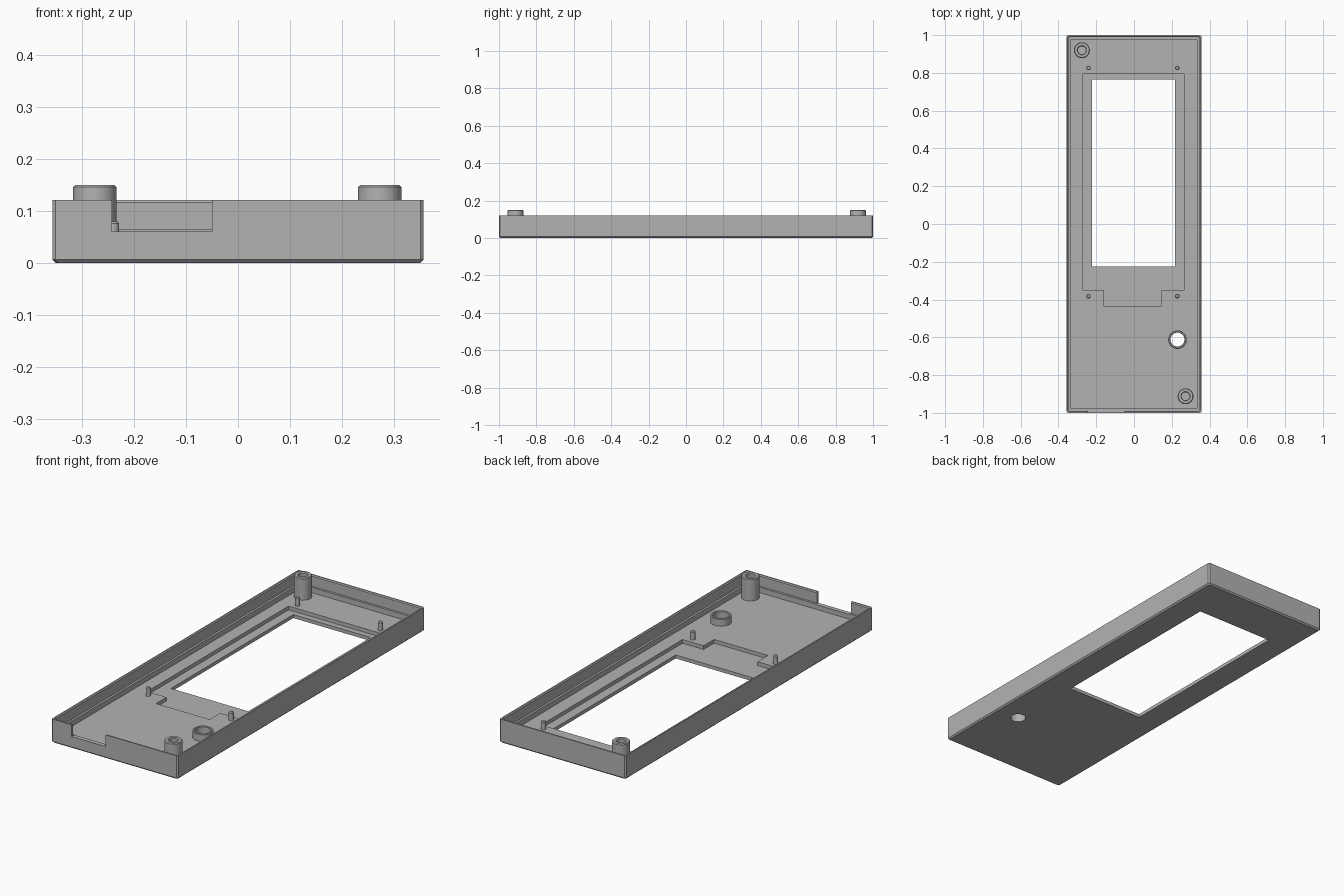
import bpy, bmesh, math

cube = bpy.data.objects.get("Cube")
if cube:
    bpy.data.objects.remove(cube, do_unlink=True)

# Single plastic colour
grey = bpy.data.materials.new("grey_plastic")
grey.use_nodes = True
colour = (0.45, 0.45, 0.45, 1)
grey.diffuse_color = colour
grey.node_tree.nodes["Principled BSDF"].inputs["Base Color"].default_value = colour

HALF_X, HALF_Y, FLOOR = 0.358, 1.0, 0.037


def finish(name, bm):
    bmesh.ops.recalc_face_normals(bm, faces=bm.faces)
    mesh = bpy.data.meshes.new(name)
    bm.to_mesh(mesh)
    bm.free()
    mesh.materials.append(grey)
    ob = bpy.data.objects.new(name, mesh)
    bpy.context.collection.objects.link(ob)
    return ob


def loft(name, loops, closed=False):
    """Skin a stack of point loops; cap the ends, or join last to first."""
    bm = bmesh.new()
    rings = [[bm.verts.new(p) for p in loop] for loop in loops]
    pairs = list(zip(rings, rings[1:]))
    if closed:
        pairs.append((rings[-1], rings[0]))
    else:
        bm.faces.new(rings[0])
        bm.faces.new(rings[-1])
    n = len(rings[0])
    for a, b in pairs:
        for i in range(n):
            j = (i + 1) % n
            bm.faces.new((a[i], a[j], b[j], b[i]))
    return finish(name, bm)


def rect_loop(inset, z, c=0.006):
    x, y = HALF_X - inset, HALF_Y - inset
    return [(x, y - c, z), (x - c, y, z), (c - x, y, z), (-x, y - c, z),
            (-x, c - y, z), (c - x, -y, z), (x - c, -y, z), (x, c - y, z)]


def lathe(name, x, y, profile, closed=False, sides=40):
    loops = [[(x + r * math.cos(math.tau * i / sides),
               y + r * math.sin(math.tau * i / sides), z) for i in range(sides)]
             for r, z in profile]
    ob = loft(name, loops, closed)
    bpy.ops.object.select_all(action='DESELECT')
    ob.select_set(True)
    bpy.context.view_layer.objects.active = ob
    bpy.ops.object.shade_smooth_by_angle(angle=math.radians(30))
    return ob


def prism(name, outline, z0, z1):
    return loft(name, [[(x, y, z) for x, y in outline] for z in (z0, z1)])


def box(name, x0, x1, y0, y1, z0, z1):
    return prism(name, [(x0, y0), (x1, y0), (x1, y1), (x0, y1)], z0, z1)


def cut(target, cutter):
    cutter.hide_render = True
    mod = target.modifiers.new("cut", 'BOOLEAN')
    mod.operation, mod.solver, mod.object = 'DIFFERENCE', 'EXACT', cutter
    bpy.context.view_layer.objects.active = target
    bpy.ops.object.modifier_apply(modifier=mod.name)
    bpy.data.objects.remove(cutter, do_unlink=True)


# Tray shell: chamfered base, walls with a stepped inner lip, floor
shell = loft("tray_shell", [rect_loop(inset, z) for inset, z in (
    (0.007, 0), (0, 0.007), (0, 0.121), (0.007, 0.121), (0.011, 0.116),
    (0.011, 0.064), (0.022, 0.064), (0.022, FLOOR))])

# Screen recess with its tab, and the window through it
cut(shell, prism("recess_cutter", [
    (-0.27, 0.795), (-0.27, -0.35), (-0.16, -0.35), (-0.16, -0.435),
    (0.145, -0.435), (0.145, -0.35), (0.265, -0.35), (0.265, 0.795)], 0.018, 0.06))
cut(shell, box("window_cutter", -0.222, 0.217, -0.226, 0.765, -0.1, 0.1))

# Cable notch in the front wall
cut(shell, box("notch_cutter", -0.243, -0.05, -1.1, -0.97, 0.061, 0.2))

# Button hole and its collar
BX, BY, BR = 0.23, -0.612, 0.037
cut(shell, lathe("button_hole_cutter", BX, BY, [(BR, -0.1), (BR, 0.1)]))
lathe("button_collar", BX, BY, [
    (BR, FLOOR - 0.005), (0.049, FLOOR - 0.005), (0.049, 0.071),
    (0.046, 0.074), (0.04, 0.074), (BR, 0.071)], closed=True)

# Screw posts with blind bores
for side, x, y in (("back_right", -0.276, 0.92), ("front_left", 0.273, -0.912)):
    lathe("screw_post_" + side, x, y, [
        (0.042, FLOOR - 0.005), (0.042, 0.146), (0.038, 0.15),
        (0.025, 0.15), (0.021, 0.146), (0.021, 0.06)])

# Locating pins around the screen
for x, side in ((-0.241, "right"), (0.229, "left")):
    for y, end in ((0.826, "back"), (-0.382, "front")):
        lathe(f"locating_pin_{end}_{side}", x, y, [
            (0.012, FLOOR - 0.005), (0.012, 0.076), (0.008, 0.08)], sides=20)
